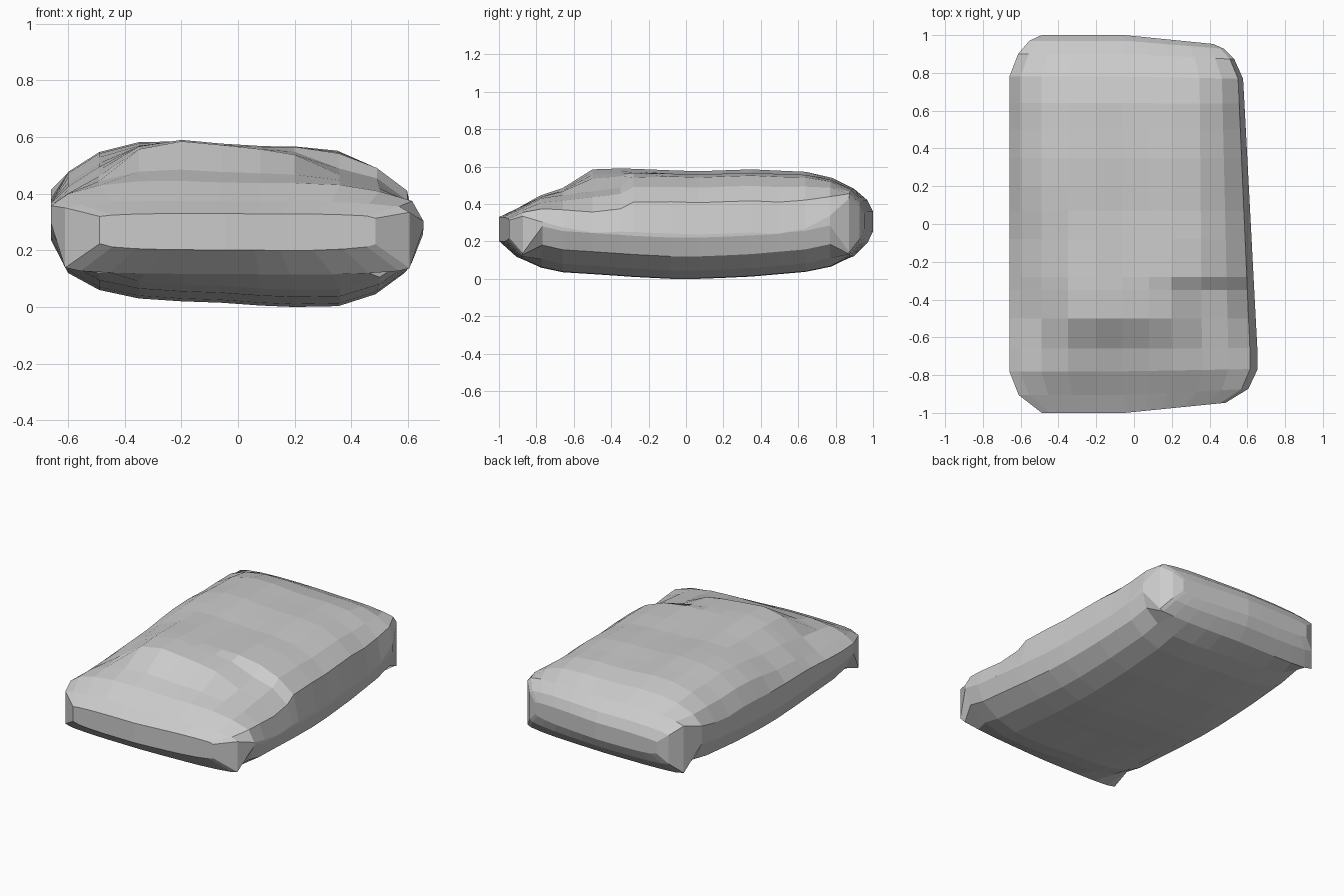
import bpy, bmesh

# Cross-section columns: x, lower z, upper z, depth of the worn shoulder
COLS = [(-.66, .235, .38, .02), (-.60, .12, .48, .085), (-.49, .06, .55, .085),
        (-.35, .03, .585, .025), (-.20, .02, .588, 0), (-.06, .015, .575, 0),
        (.08, .005, .57, .01), (.20, 0, .57, .03), (.36, .003, .555, .085),
        (.50, .045, .50, .06), (.615, .12, .42, .06), (.655, .22, .25, 0)]

# Stations along the length:
# y, lowest z, highest z, width, top curve, bottom curve, left wear, right wear
STATIONS = [(-1, .20, .33, .74, .05, .1, 0, 0), (-.905, .115, .375, .925, .12, .1, 0, 0),
            (-.78, .06, .445, 1, .42, 1, 0, 0), (-.66, .035, .485, 1, .62, 1, .2, .2),
            (-.50, .025, .585, 1, 1, 1, 1, 1), (-.35, .015, .59, 1, 1, 1, .8, .8),
            (-.28, .01, .588, 1, 1, 1, .65, .15), (-.08, 0, .58, 1, 1, 1, .4, 0),
            (.07, 0, .575, 1, 1, 1, .1, 0), (.20, .005, .58, 1, 1, 1, 0, 0),
            (.35, .012, .585, 1, 1, 1, 0, 0), (.50, .025, .578, 1, 1, 1, 0, 0),
            (.64, .037, .572, 1, .9, 1, 0, 0), (.78, .065, .54, 1, .6, 1, 0, 0),
            (.90, .12, .48, .93, .15, .1, 0, 0), (.97, .19, .42, .84, .1, .1, 0, 0),
            (1, .25, .36, .74, .05, .1, 0, 0)]


def point(station, col, top):
    y, low, high, width, k_top, k_bot, wear_l, wear_r = station
    x, zb, zt, worn = col
    if top:
        z = high - (.588 - zt) * k_top - worn * (wear_l if x < 0 else wear_r)
    else:
        z = low + zb * k_bot
    px = x * width
    # Right side tapers to the back and its ends are set in
    if x > 0:
        px *= 1 - .08 * max(0, y + .7) * (x / .655) ** 2
    return px, y * (1 - .10 * max(0, px + .05) * abs(y) ** 6), z


bm = bmesh.new()
tops = [[bm.verts.new(point(s, c, True)) for c in COLS] for s in STATIONS]
bots = [[bm.verts.new(point(s, c, False)) for c in COLS] for s in STATIONS]


def skin(a, b):
    for i in range(len(a) - 1):
        bm.faces.new((a[i], a[i + 1], b[i + 1], b[i]))


# Top and underside
for rows in (tops, bots):
    for a, b in zip(rows, rows[1:]):
        skin(a, b)
# Left and right sides
for k in (0, -1):
    skin([r[k] for r in tops], [r[k] for r in bots])
# Front and back ends
for k in (0, -1):
    skin(tops[k], bots[k])

bmesh.ops.recalc_face_normals(bm, faces=bm.faces)
mesh = bpy.data.meshes.new("stone_slab")
bm.to_mesh(mesh)
bm.free()
slab = bpy.data.objects.new("stone_slab", mesh)
bpy.context.collection.objects.link(slab)
